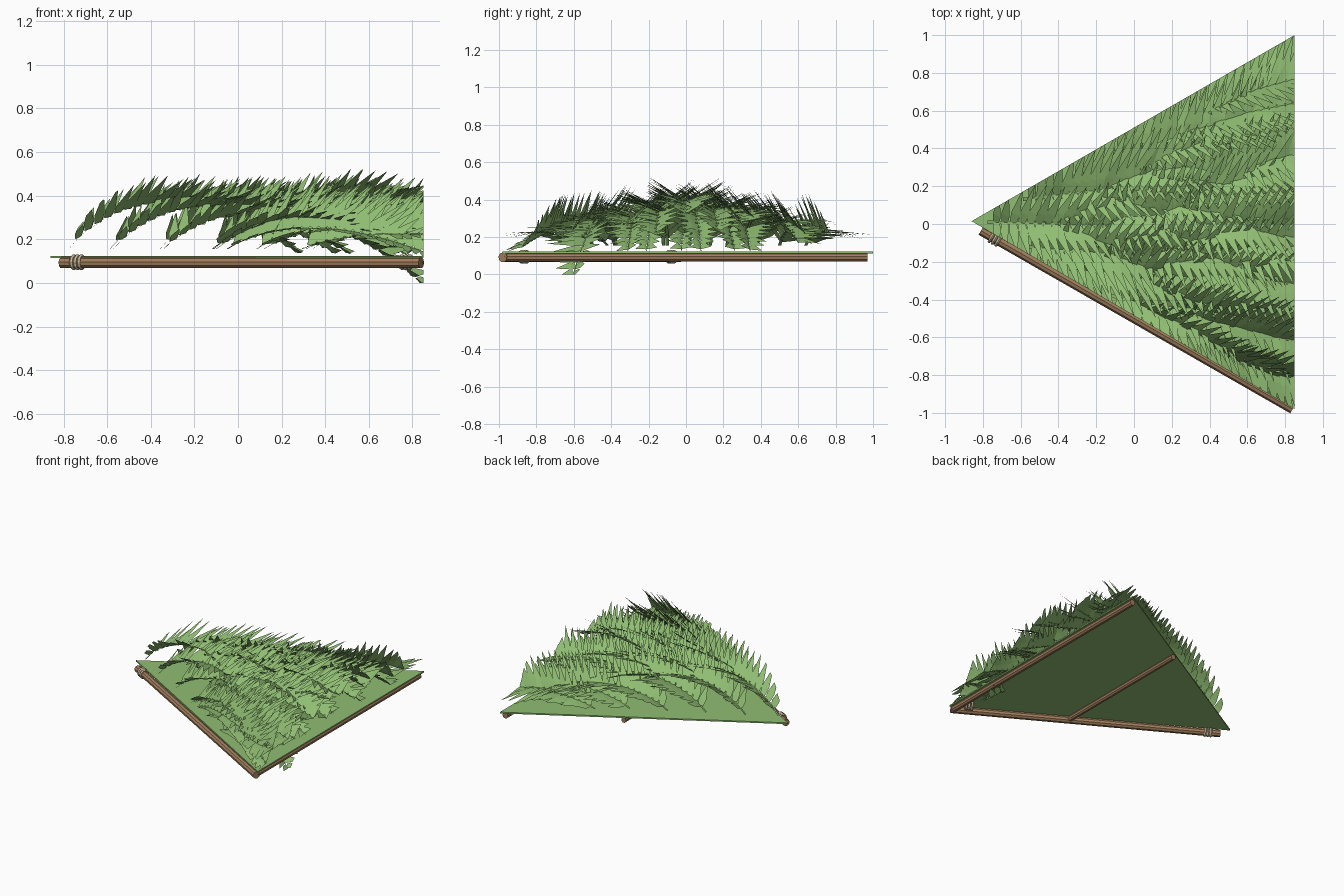
import bpy, bmesh, random
from math import sin, cos, pi, radians
from mathutils import Vector, Matrix

if "Cube" in bpy.data.objects:
    bpy.data.objects.remove(bpy.data.objects["Cube"])

random.seed(4)

def material(name, rgb):
    m = bpy.data.materials.new(name)
    m.diffuse_color = (*rgb, 1)
    m.use_nodes = True
    m.node_tree.nodes["Principled BSDF"].inputs["Base Color"].default_value = m.diffuse_color
    return m

LEAF = material("leaf_green", (0.28, 0.51, 0.17))
PANEL = material("panel_green", (0.28, 0.51, 0.17))
WOOD = material("wood", (0.36, 0.21, 0.11))
ROPE = material("rope", (0.62, 0.5, 0.33))

APEX, LOW, HIGH = Vector((-0.86, 0.015, 0)), Vector((0.85, -0.98, 0)), Vector((0.85, 1.0, 0))

def add_mesh(name, bm, mat):
    me = bpy.data.meshes.new(name)
    bm.to_mesh(me)
    bm.free()
    me.materials.append(mat)
    ob = bpy.data.objects.new(name, me)
    bpy.context.collection.objects.link(ob)
    return ob

# Thin triangular roof panel
bm = bmesh.new()
face = bm.faces.new([bm.verts.new(p + Vector((0, 0, 0.113))) for p in (APEX, LOW, HIGH)])
ext = bmesh.ops.extrude_face_region(bm, geom=[face])
for v in ext["geom"]:
    if isinstance(v, bmesh.types.BMVert):
        v.co.z += 0.01
bmesh.ops.recalc_face_normals(bm, faces=bm.faces)
add_mesh("roof_panel", bm, PANEL)

# Wooden poles
def pole(name, a, b, r):
    a, b = Vector(a), Vector(b)
    bpy.ops.mesh.primitive_cylinder_add(vertices=9, radius=r, depth=(b - a).length, location=(a + b) / 2)
    ob = bpy.context.object
    ob.name = name
    ob.rotation_euler = (b - a).to_track_quat('Z', 'Y').to_euler()
    ob.data.materials.append(WOOD)

pole("front_edge_pole", (-0.81, -0.035, 0.092), (0.84, -0.98, 0.092), 0.026)
pole("eave_pole", (0.826, -0.97, 0.092), (0.826, 0.97, 0.092), 0.023)
pole("middle_pole", (0.12, -0.57, 0.093), (0.12, 0.57, 0.093), 0.02)

# Rope lashings
axis = Vector((1.65, -0.945, 0)).normalized()
def lashing(name, centre):
    for i in (-1, 0, 1):
        bpy.ops.mesh.primitive_torus_add(major_segments=10, minor_segments=5, major_radius=0.028,
            minor_radius=0.009, location=Vector(centre) + axis * 0.02 * i)
        ob = bpy.context.object
        ob.name = name
        ob.rotation_euler = axis.to_track_quat('Z', 'Y').to_euler()
        ob.data.materials.append(ROPE)

lashing("apex_lashing", (-0.735, -0.078, 0.095))
lashing("corner_lashing", (0.77, -0.865, 0.095))

# Arched fern frond: narrow spine plus paired leaflets; roll leans it outward
def frond(name, x0, y0, heading, length, rise, drop, roll):
    bm = bmesh.new()
    fwd = Vector((cos(heading), sin(heading), 0))
    level = Vector((-fwd.y, fwd.x, 0))
    def spine(t):
        z = 0.155 + rise * sin(pi * min(1, t) ** 0.8) - drop * t ** 3
        return Vector((x0, y0, z)) + fwd * length * t
    n = int(length / 0.043)
    # spine strip
    prev = None
    for i in range(n + 1):
        t = i / n
        w = level * 0.009 * (1 - 0.8 * t)
        pair = [bm.verts.new(spine(t) - w), bm.verts.new(spine(t) + w)]
        if prev:
            bm.faces.new((prev[0], pair[0], pair[1], prev[1]))
        prev = pair
    # pointed leaflets
    for i in range(1, n):
        t = i / n
        p = spine(t)
        tan = (spine(t + 0.01) - spine(t - 0.01)).normalized()
        side = Matrix.Rotation(roll, 3, tan) @ level
        up = tan.cross(side)
        size = 0.27 * min(1, 0.6 + 2.2 * t, 0.2 + 2.0 * (1 - t))
        for s in (-1, 1):
            d = (side * s * 0.72 + tan * 0.45 + up * random.uniform(0.3, 0.5)).normalized()
            w = (tan - d * tan.dot(d)).normalized() * 0.026
            a, b = bm.verts.new(p - w * 0.7), bm.verts.new(p + w * 0.7)
            m = p + d * size * 0.25
            c, e = bm.verts.new(m + w), bm.verts.new(m - w)
            tip = bm.verts.new(p + d * size - Vector((0, 0, 0.015)))
            bm.faces.new((a, b, c, e) if s > 0 else (e, c, b, a))
            bm.faces.new((e, c, tip) if s > 0 else (tip, c, e))
    # trim the leaves to the panel outline
    for a, b in ((APEX, LOW), (LOW, HIGH), (HIGH, APEX)):
        out = (b - a).cross(Vector((0, 0, 1)))
        bmesh.ops.bisect_plane(bm, geom=bm.verts[:] + bm.edges[:] + bm.faces[:],
                               plane_co=a, plane_no=out, clear_outer=True)
    bmesh.ops.bisect_plane(bm, geom=bm.verts[:] + bm.edges[:] + bm.faces[:],
                           plane_co=(0, 0, 0), plane_no=(0, 0, -1), clear_outer=True)
    add_mesh(name, bm, LEAF)

# Overlapping courses of fronds from the apex to the eave
courses = [(-0.77, [0.01]), (-0.57, [-0.12, 0.13]), (-0.36, [-0.24, 0.02, 0.25]),
           (-0.13, [-0.37, -0.12, 0.11, 0.38]), (0.10, [-0.5, -0.23, 0.0, 0.22, 0.5]),
           (0.32, [-0.63, -0.1, 0.32, 0.64])]
k = 0
for x, ys in courses:
    for y in ys:
        k += 1
        turn = radians(25 * y + random.uniform(-4, 4))
        rise = 0.235 * (1 - 1.05 * abs(y)) * random.uniform(0.9, 1.05)
        frond(f"fern_frond_{k}", x + random.uniform(-0.03, 0.03), y, turn,
              random.uniform(1.05, 1.2), rise, 0.03, radians(-52 * y))
# Drooping front frond that hangs past the eave
frond("drooping_frond", -0.12, -0.38, radians(-13), 1.06, 0.13, 0.225, 0.1)
# Front-edge frond whose inner leaflets stand up in an arc
frond("front_edge_frond", -0.05, -0.42, radians(-27), 1.1, 0.1, 0.04, radians(30))
